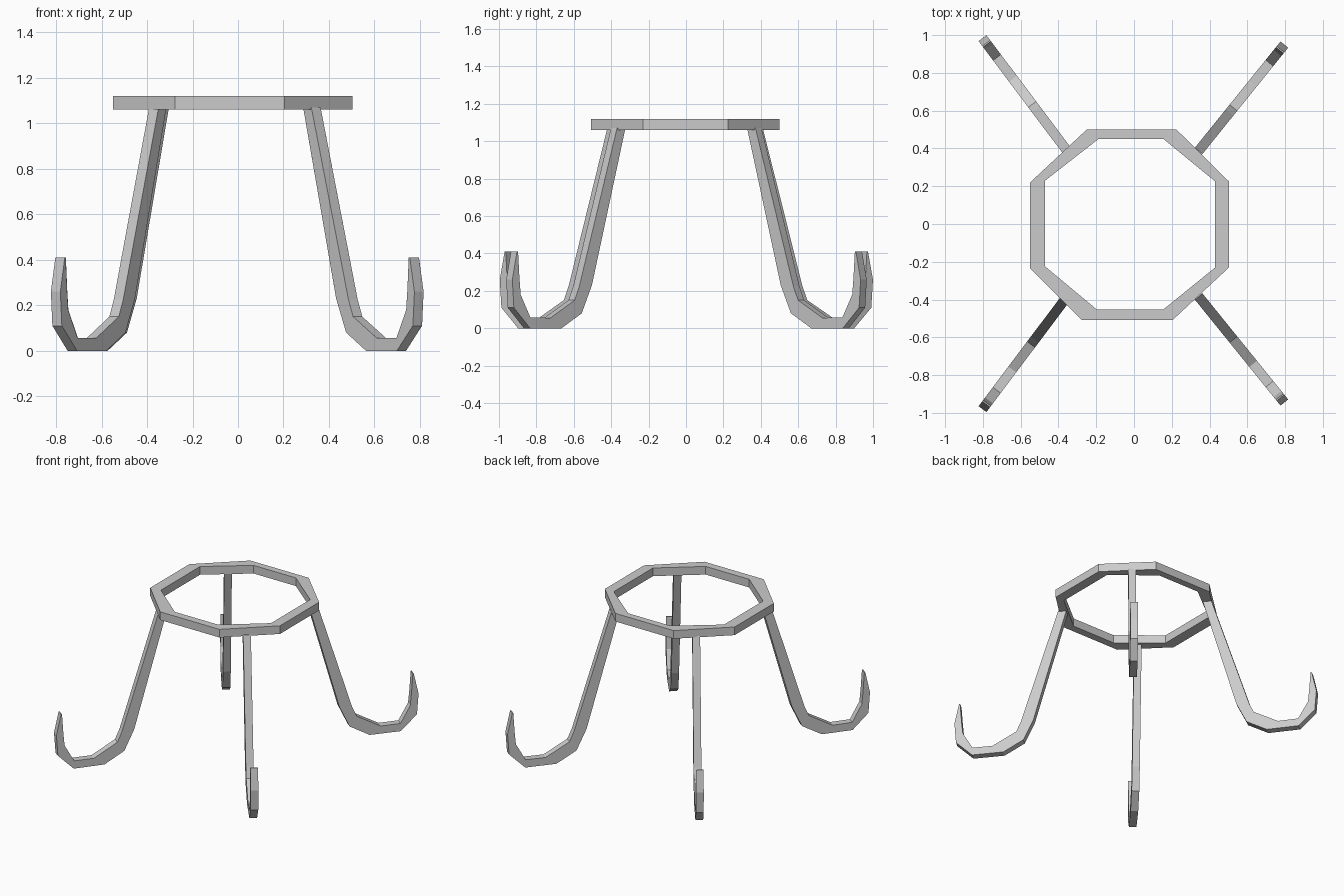
import bpy
from mathutils import Vector

if "Cube" in bpy.data.objects:
    bpy.data.objects.remove(bpy.data.objects["Cube"])


def make_object(name, verts, faces):
    mesh = bpy.data.meshes.new(name)
    mesh.from_pydata(verts, [], faces)
    mesh.update()
    obj = bpy.data.objects.new(name, mesh)
    bpy.context.collection.objects.link(obj)
    return obj


# Top ring: slightly irregular octagon, listed clockwise from back left
OUTER = [(-.25, .5), (.225, .5), (.503, .225), (.503, -.23),
         (.205, -.508), (-.278, -.508), (-.55, -.235), (-.55, .22)]
INNER = [(-.188, .45), (.156, .45), (.43, .225), (.43, -.23),
         (.156, -.452), (-.198, -.452), (-.47, -.225), (-.47, .23)]


def make_ring(z0, z1):
    n = len(OUTER)
    loops = [(OUTER, z0), (OUTER, z1), (INNER, z1), (INNER, z0)]
    verts = [(x, y, z) for loop, z in loops for x, y in loop]
    faces = []
    for k in range(4):
        a, b = k * n, (k + 1) % 4 * n
        for i in range(n):
            j = (i + 1) % n
            faces.append((a + j, a + i, b + i, b + j))
    return make_object("top_ring", verts, faces)


# Leg side profile as (underside, upper side) pairs;
# first value runs from 0 at the ring to 1 at the outermost point
PROFILE = [((-.08, 1.07), (0, 1.07)),
           ((.24, .23), (.36, .225)),
           ((.337, .08), (.405, .15)),
           ((.53, 0), (.635, .056)),
           ((.83, 0), (.826, .057)),
           ((.985, .11), (.92, .18)),
           ((1.0, .26), (.932, .27)),
           ((.955, .41), (.945, .41))]


def make_leg(name, top, tip, half=.026):
    top, tip = Vector(top), Vector(tip)
    run = tip - top
    side = Vector((-run.y, run.x)).normalized() * half
    verts = []
    for under, upper in PROFILE:
        for (t, z), s in ((under, -1), (under, 1), (upper, 1), (upper, -1)):
            p = top + run * t + side * s
            verts.append((p.x, p.y, z))
    last = 4 * (len(PROFILE) - 1)
    faces = [(3, 2, 1, 0), (last, last + 1, last + 2, last + 3)]
    for a in range(0, last, 4):
        for i in range(4):
            j = (i + 1) % 4
            faces.append((a + i, a + j, a + 4 + j, a + 4 + i))
    return make_object(name, verts, faces)


make_ring(1.06, 1.12)

# Four hooked legs
make_leg("back_right_leg", (.343, .388), (.796, .95))
make_leg("back_left_leg", (-.36, .395), (-.802, .984))
make_leg("front_left_leg", (-.37, -.405), (-.802, -.98))
make_leg("front_right_leg", (.343, -.385), (.796, -.945))
